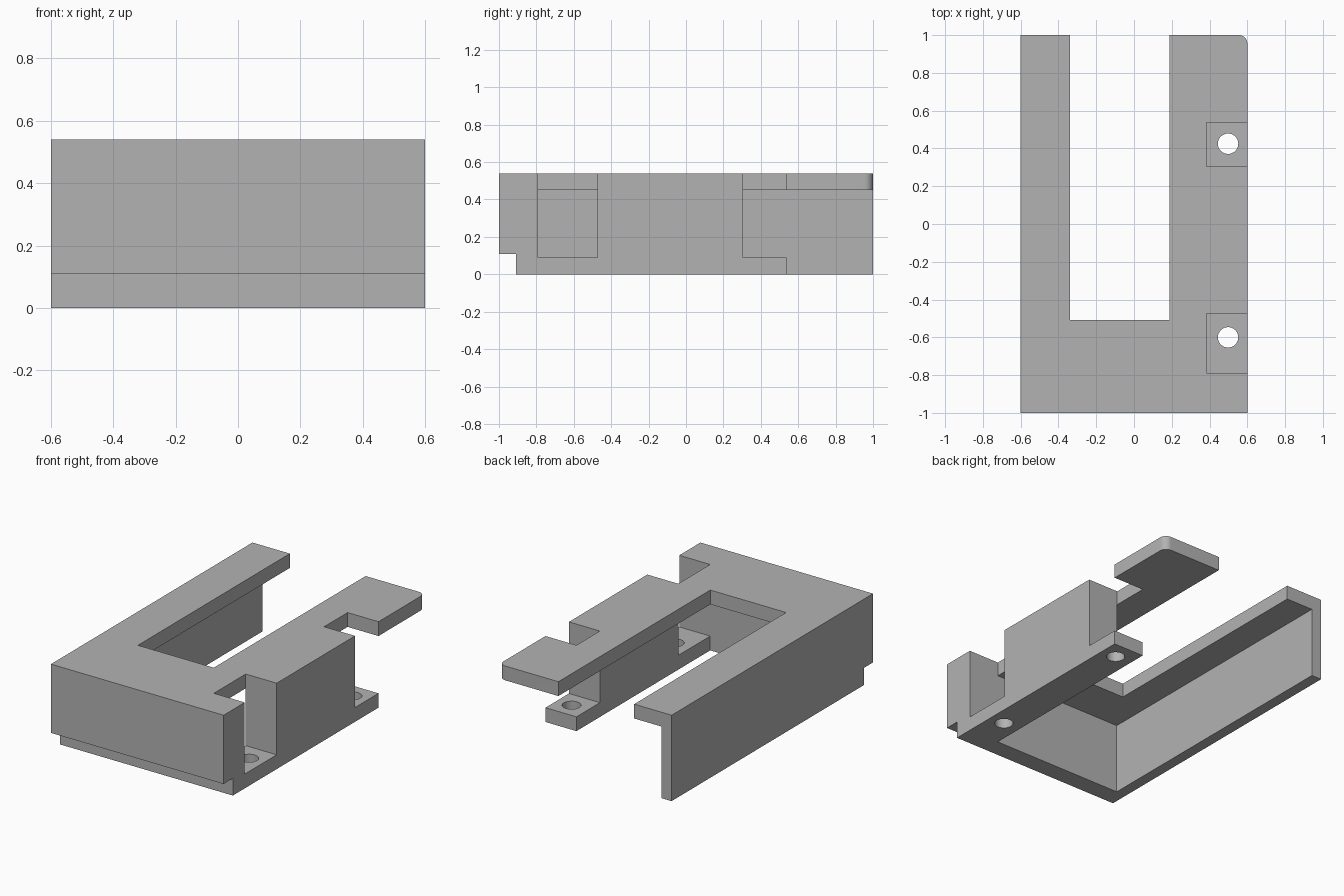
import bpy
import bmesh
from math import cos, sin, pi, radians

cube = bpy.data.objects.get("Cube")
if cube:
    bpy.data.objects.remove(cube, do_unlink=True)

# Main dimensions
HALF_W, HALF_L, HEIGHT = 0.6, 1.0, 0.54
PLATE_Z = 0.45       # underside of the top plate
FLANGE_Z = 0.09      # top of the screw flange
WALL_X = 0.385       # inner face of the thick side wall
FRONT_Y = -0.79      # inner face of the front wall
BLOCK_END = 0.538    # rear end of the thick side wall
CORNER_R = 0.045
OUT = 1.2            # cutters reach past the body

grey = bpy.data.materials.new("plain grey")
grey.use_nodes = True
colour = (0.45, 0.45, 0.45, 1)
grey.diffuse_color = colour
grey.node_tree.nodes["Principled BSDF"].inputs["Base Color"].default_value = colour


def prism(name, outline, z0, z1):
    """Extrude a counter-clockwise plan outline from z0 to z1."""
    bm = bmesh.new()
    base = bm.faces.new([bm.verts.new((x, y, z0)) for x, y in outline])
    top = bmesh.ops.extrude_face_region(bm, geom=[base])["geom"]
    for v in top:
        if isinstance(v, bmesh.types.BMVert):
            v.co.z = z1
    bmesh.ops.recalc_face_normals(bm, faces=bm.faces)
    mesh = bpy.data.meshes.new(name)
    bm.to_mesh(mesh)
    bm.free()
    mesh.materials.append(grey)
    obj = bpy.data.objects.new(name, mesh)
    bpy.context.collection.objects.link(obj)
    return obj


def box(name, x0, x1, y0, y1, z0, z1):
    return prism(name, [(x0, y0), (x1, y0), (x1, y1), (x0, y1)], z0, z1)


def arc(cx, cy, r, start, end, steps):
    angles = [start + (end - start) * i / steps for i in range(steps + 1)]
    return [(cx + r * cos(a), cy + r * sin(a)) for a in angles]


# Solid body with one rounded rear corner
corner = arc(HALF_W - CORNER_R, HALF_L - CORNER_R, CORNER_R, 0, pi / 2, 12)
body = prism("bracket_body",
             [(-HALF_W, -HALF_L), (HALF_W, -HALF_L)] + corner + [(-HALF_W, HALF_L)],
             0, HEIGHT)

# Cavity, top slot, overhang at the rear and step along the front
cutters = [
    box("cavity_cutter", -0.53, WALL_X, FRONT_Y, OUT, -OUT, PLATE_Z),
    box("slot_cutter", -0.34, 0.187, -0.508, OUT, 0.2, OUT),
    box("overhang_cutter", 0, OUT, BLOCK_END, OUT, -OUT, PLATE_Z),
    box("step_cutter", -OUT, OUT, -OUT, -0.908, -OUT, 0.108),
]

# Screw pockets with holes through the flange
for y0, y1, hole_y in ((FRONT_Y, -0.473, -0.6), (0.305, BLOCK_END, 0.425)):
    cutters.append(box("pocket_cutter", WALL_X, OUT, y0, y1, FLANGE_Z, OUT))
    ring = arc(0.498, hole_y, 0.054, 0, 2 * pi, 32)[:-1]
    cutters.append(prism("hole_cutter", ring, -OUT, 0.3))

bpy.context.view_layer.objects.active = body
for cutter in cutters:
    cutter.hide_render = True
    mod = body.modifiers.new(cutter.name, "BOOLEAN")
    mod.operation = "DIFFERENCE"
    mod.solver = "EXACT"
    mod.object = cutter
    bpy.ops.object.modifier_apply(modifier=mod.name)
    bpy.data.objects.remove(cutter, do_unlink=True)

# Smooth only the round corner and the holes
bpy.ops.object.select_all(action="DESELECT")
body.select_set(True)
bpy.ops.object.shade_smooth_by_angle(angle=radians(30))
